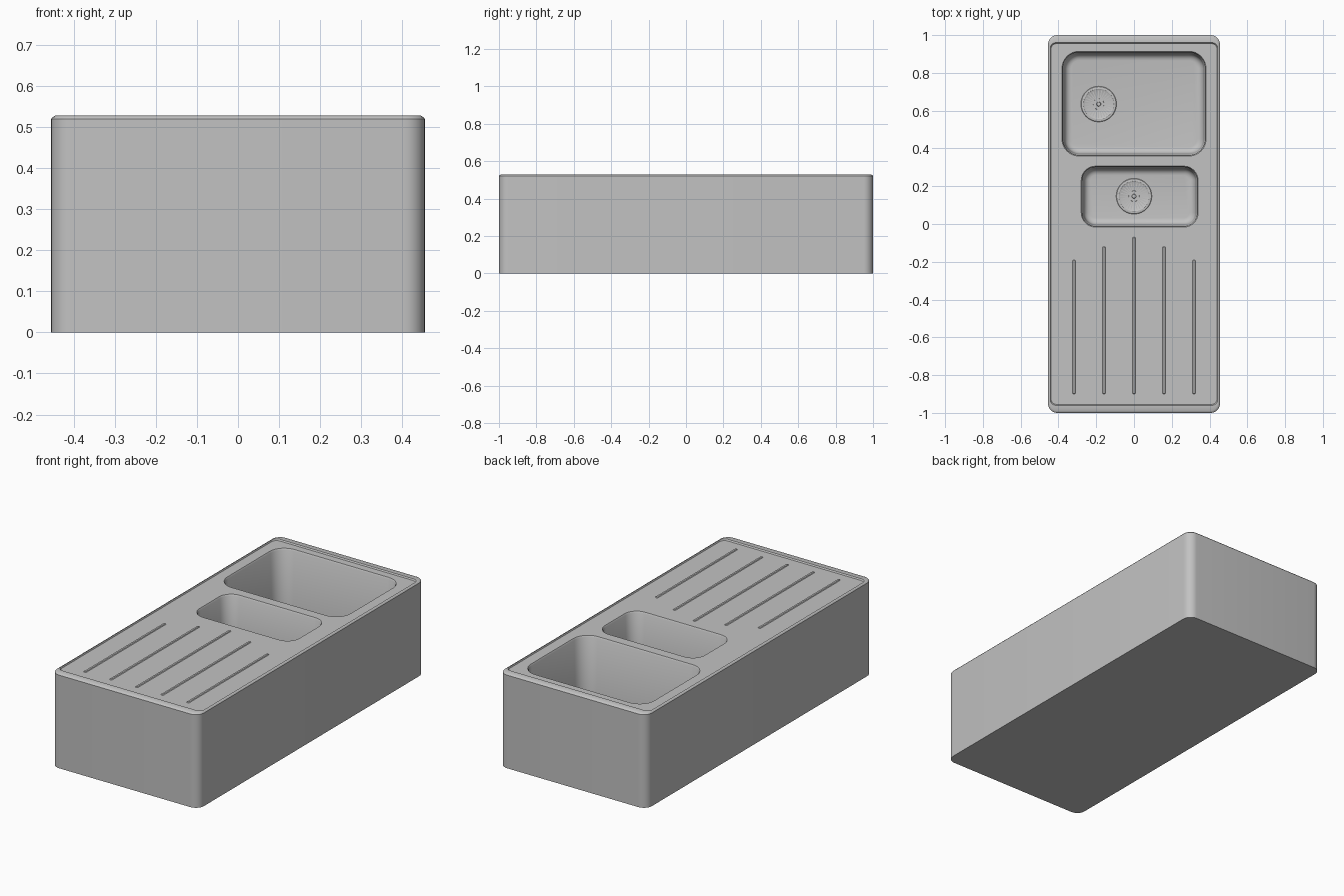
import bpy, bmesh, math
from mathutils import Matrix

if "Cube" in bpy.data.objects:
    bpy.data.objects.remove(bpy.data.objects["Cube"])

steel = bpy.data.materials.new("brushed_steel")
steel.diffuse_color = (0.54, 0.54, 0.54, 1)
steel.use_nodes = True
steel.node_tree.nodes["Principled BSDF"].inputs["Base Color"].default_value = steel.diffuse_color


def add_object(name, bm, smooth=True):
    bmesh.ops.recalc_face_normals(bm, faces=bm.faces)
    me = bpy.data.meshes.new(name)
    bm.to_mesh(me)
    bm.free()
    ob = bpy.data.objects.new(name, me)
    bpy.context.collection.objects.link(ob)
    me.materials.append(steel)
    if smooth:
        shade(ob)
    return ob


def shade(ob):
    bpy.ops.object.select_all(action='DESELECT')
    ob.select_set(True)
    bpy.context.view_layer.objects.active = ob
    bpy.ops.object.shade_smooth_by_angle(angle=math.radians(35))


def loft(name, cx, cy, loops, seg=8, smooth=True):
    """Solid through rounded rectangles given as (half x, half y, radius, z)."""
    bm = bmesh.new()
    rings = []
    for hx, hy, r, z in loops:
        ring = []
        for k, (sx, sy) in enumerate([(1, 1), (-1, 1), (-1, -1), (1, -1)]):
            for i in range(seg + 1):
                a = math.pi / 2 * (k + i / seg)
                ring.append(bm.verts.new((cx + sx * (hx - r) + r * math.cos(a),
                                          cy + sy * (hy - r) + r * math.sin(a), z)))
        rings.append(ring)
    n = len(rings[0])
    for a, b in zip(rings, rings[1:]):
        for i in range(n):
            j = (i + 1) % n
            bm.faces.new((a[i], a[j], b[j], b[i]))
    bm.faces.new(rings[0])
    bm.faces.new(rings[-1])
    return add_object(name, bm, smooth)


def lathe(name, cx, cy, z, profile, seg=40):
    bm = bmesh.new()
    vs = [bm.verts.new((r, 0, h)) for r, h in profile]
    es = [bm.edges.new(p) for p in zip(vs, vs[1:])]
    bmesh.ops.spin(bm, geom=vs + es, axis=(0, 0, 1), cent=(0, 0, 0),
                   steps=seg, angle=2 * math.pi)
    bmesh.ops.remove_doubles(bm, verts=bm.verts, dist=1e-5)
    bmesh.ops.translate(bm, verts=bm.verts, vec=(cx, cy, z))
    return add_object(name, bm)


# Body block with a raised rim, wider at the two ends
TOP = 0.521
body = loft("sink_body", 0, 0, [
    (0.455, 1.0, 0.05, 0), (0.455, 1.0, 0.05, 0.520), (0.452, 0.997, 0.047, 0.524),
    (0.445, 0.990, 0.042, 0.528), (0.443, 0.960, 0.03, 0.528),
    (0.440, 0.955, 0.03, TOP)], smooth=False)


# Bowls: cut with rounded boxes that have a lip and a filleted floor
def cut_bowl(name, cx, cy, hx, hy, r, floor):
    loops = [(hx + 0.006, hy + 0.006, r + 0.006, 0.56),
             (hx + 0.006, hy + 0.006, r + 0.006, TOP + 0.001),
             (hx, hy, r, TOP - 0.008)]
    f = 0.035
    for i in range(6):
        a = math.pi / 2 * i / 5
        d = 0.008 + f * (1 - math.cos(a))
        loops.append((hx - d, hy - d, r - d, floor + f * (1 - math.sin(a))))
    cutter = loft(name, cx, cy, loops, smooth=False)
    cutter.hide_render = True
    mod = body.modifiers.new(name, 'BOOLEAN')
    mod.operation = 'DIFFERENCE'
    mod.solver = 'EXACT'
    mod.object = cutter
    bpy.context.view_layer.objects.active = body
    bpy.ops.object.modifier_apply(modifier=mod.name)
    bpy.data.objects.remove(cutter)


BIG, SMALL = 0.15, 0.25
cut_bowl("large_bowl_cutter", 0, 0.637, 0.376, 0.272, 0.085, BIG)
cut_bowl("small_bowl_cutter", 0.03, 0.145, 0.304, 0.156, 0.07, SMALL)
shade(body)


# Drains: flange, radial strainer bars and centre knob
def drain(name, cx, cy, z):
    lathe(name + "_flange", cx, cy, z, [
        (0.096, -0.002), (0.092, 0.003), (0.080, 0.004), (0.075, 0.001), (0, 0.001)])
    lathe(name + "_knob", cx, cy, z, [
        (0.030, 0), (0.028, 0.006), (0.012, 0.006), (0.010, 0.012), (0, 0.012)], 24)
    bm = bmesh.new()
    for i in range(28):
        m = (Matrix.Translation((cx, cy, z + 0.003))
             @ Matrix.Rotation(2 * math.pi * i / 28, 4, 'Z')
             @ Matrix.Translation((0.05, 0, 0))
             @ Matrix.Diagonal((0.046, 0.005, 0.006, 1)))
        bmesh.ops.create_cube(bm, size=1, matrix=m)
    add_object(name + "_strainer", bm, False)


drain("large_drain", -0.187, 0.635, BIG)
drain("small_drain", 0, 0.147, SMALL)

# Draining board ribs
for i, (x, end) in enumerate([(-0.318, -0.19), (-0.159, -0.12), (0, -0.07),
                              (0.159, -0.12), (0.318, -0.19)]):
    h = (end + 0.9) / 2
    loft(f"drainer_rib_{i + 1}", x, end - h, [
        (0.008, h, 0.006, TOP - 0.004), (0.008, h, 0.006, TOP),
        (0.005, h - 0.003, 0.004, TOP + 0.004)], 3)
